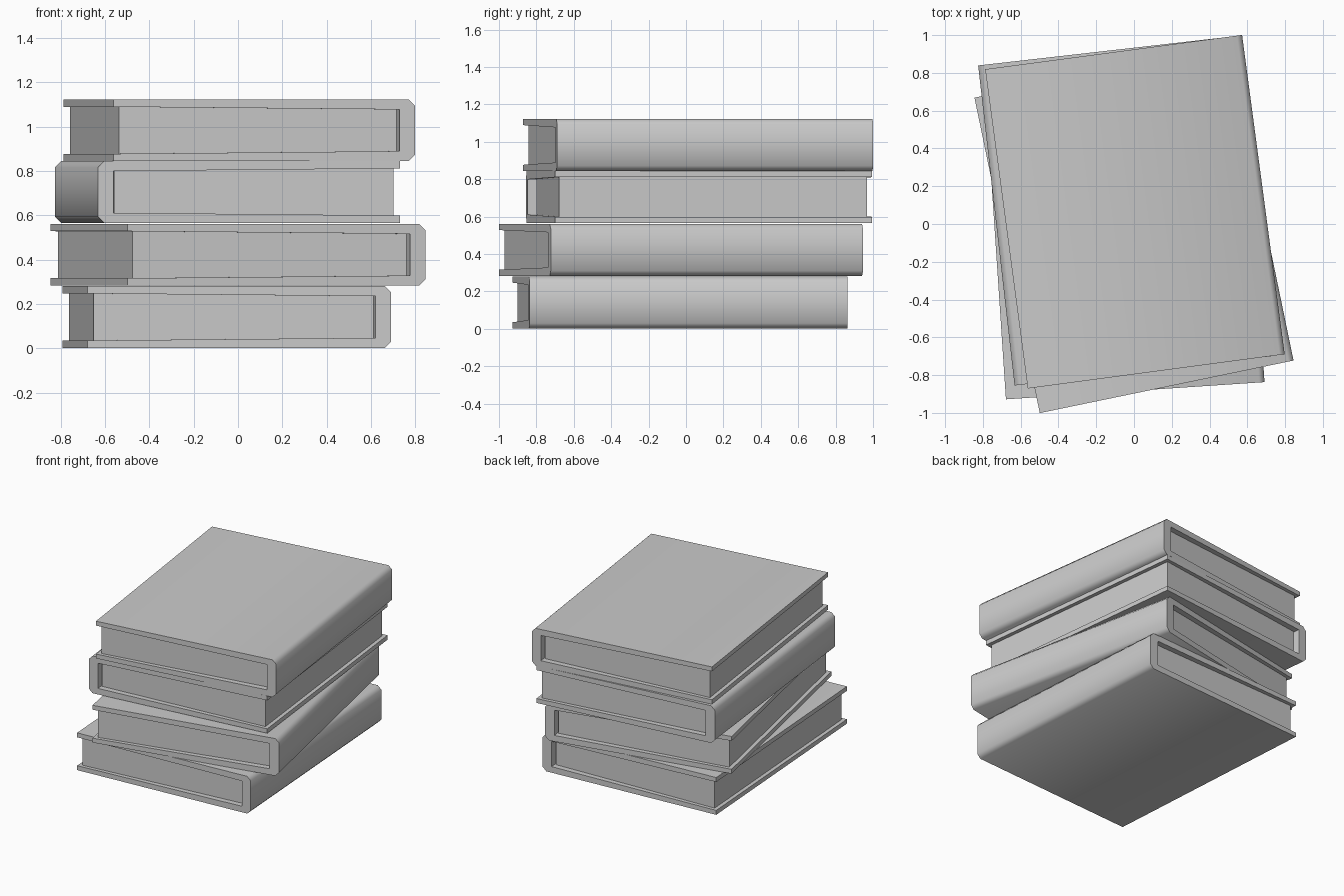
import bpy, bmesh
from math import radians

if "Cube" in bpy.data.objects:
    bpy.data.objects.remove(bpy.data.objects["Cube"])

W, D, H = 1.372, 1.705, 0.278   # book width, depth, thickness
SPINE, BEVEL = 0.07, 0.028


def add_object(name, bm, loc, angle, smooth=False):
    bmesh.ops.recalc_face_normals(bm, faces=bm.faces)
    mesh = bpy.data.meshes.new(name)
    bm.to_mesh(mesh)
    bm.free()
    obj = bpy.data.objects.new(name, mesh)
    bpy.context.collection.objects.link(obj)
    obj.location = loc
    obj.rotation_euler.z = radians(angle)
    if smooth:
        bpy.ops.object.select_all(action='DESELECT')
        obj.select_set(True)
        bpy.context.view_layer.objects.active = obj
        bpy.ops.object.shade_smooth_by_angle(angle=radians(50))
    return obj


def make_cover(name, loc, angle):
    # C-shaped section: spine at +x, boards thickening towards the spine
    x, z = W / 2, H / 2
    upper = [(-x, z - 0.033), (-x, z), (x - BEVEL, z), (x, z - BEVEL)]
    inner = (x - SPINE, z - 0.045)
    half = [inner] + upper
    profile = half + [(px, -pz) for px, pz in reversed(half)]
    bm = bmesh.new()
    face = bm.faces.new([bm.verts.new((px, -D / 2, pz)) for px, pz in profile])
    ext = bmesh.ops.extrude_face_region(bm, geom=[face], use_keep_orig=True)
    verts = [g for g in ext['geom'] if isinstance(g, bmesh.types.BMVert)]
    bmesh.ops.translate(bm, verts=verts, vec=(0, D, 0))
    add_object(name, bm, loc, angle, True)


def make_pages(name, loc, angle):
    # Page block, slightly tapered towards the spine
    bm = bmesh.new()
    bmesh.ops.create_cube(bm, size=2)
    for v in bm.verts:
        at_spine = v.co.x > 0
        v.co.x = W / 2 - SPINE - 0.008 if at_spine else -W / 2 + 0.028
        v.co.y *= D / 2 - (0.043 if at_spine else 0.025)
        v.co.z *= H / 2 - (0.0445 if at_spine else 0.033)
    add_object(name, bm, loc, angle)


# Stack from bottom to top: centre x, centre y, bottom z, turn
books = [
    (-0.05, -0.032, 0.002, 3.8),
    (0.0, -0.027, 0.283, 11.7),
    (-0.047, 0.07, 0.566, 186.5),   # spine on the other side
    (0.005, 0.065, 0.844, 7.6),
]
for i, (x, y, z, turn) in enumerate(books, 1):
    loc = (x, y, z + H / 2)
    make_cover(f"book_cover_{i}", loc, turn)
    make_pages(f"book_pages_{i}", loc, turn)
